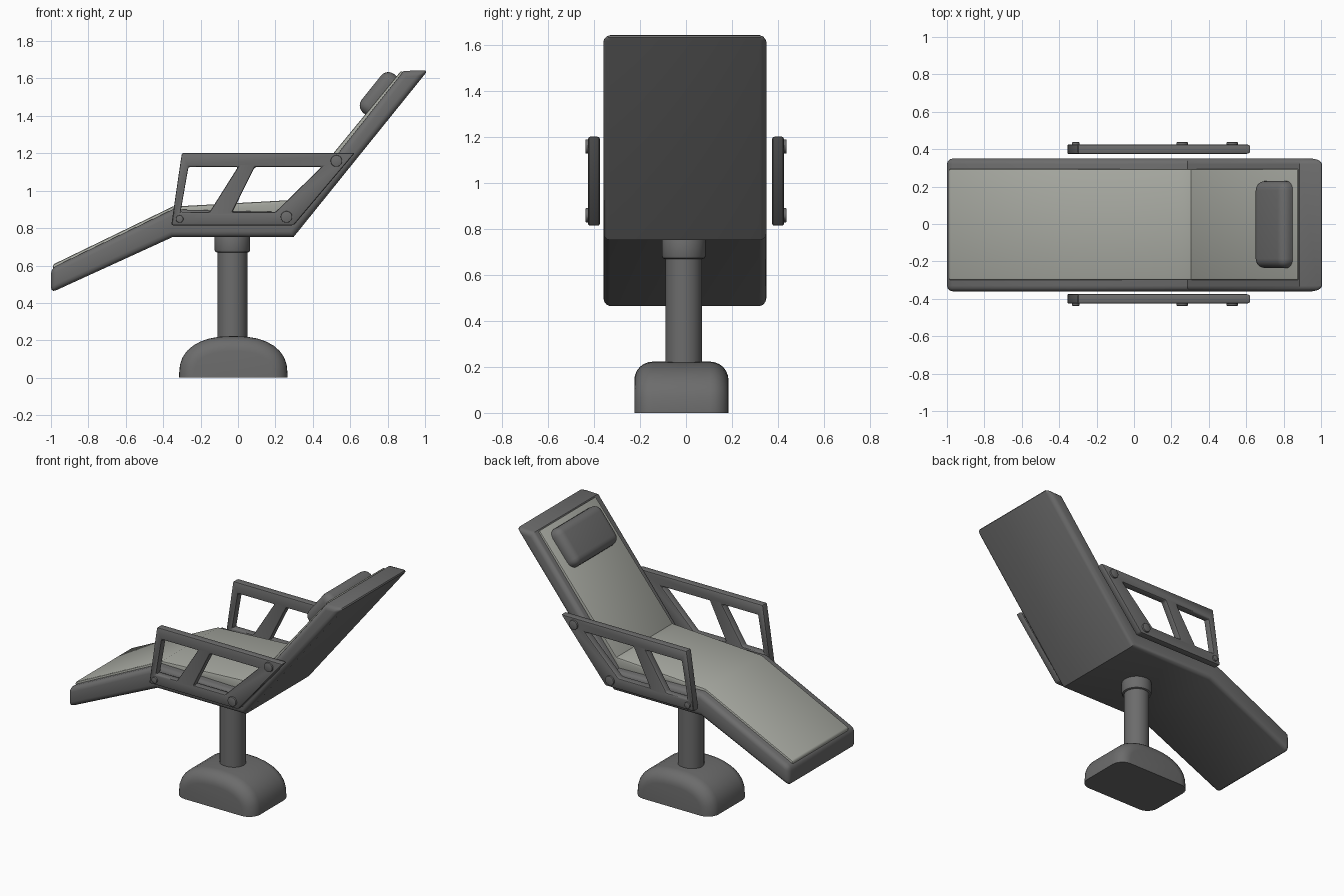
import bpy, bmesh, math
from mathutils import Matrix, Vector

if "Cube" in bpy.data.objects:
    bpy.data.objects.remove(bpy.data.objects["Cube"])


def material(name, rgb):
    m = bpy.data.materials.new(name)
    m.use_nodes = True
    m.diffuse_color = (*rgb, 1)
    m.node_tree.nodes["Principled BSDF"].inputs["Base Color"].default_value = (*rgb, 1)
    return m


GREY = material("dark grey", (0.15, 0.15, 0.15))
PALE = material("pale cushion", (0.39, 0.40, 0.36))


def finish(name, bm, mat, bevel=0, limit=30, segments=3):
    """Turn a bmesh into a smooth-shaded object with an optional rounded edge."""
    bmesh.ops.recalc_face_normals(bm, faces=bm.faces[:])
    mesh = bpy.data.meshes.new(name)
    bm.to_mesh(mesh)
    bm.free()
    mesh.materials.append(mat)
    ob = bpy.data.objects.new(name, mesh)
    bpy.context.collection.objects.link(ob)
    bpy.ops.object.select_all(action="DESELECT")
    ob.select_set(True)
    bpy.context.view_layer.objects.active = ob
    if bevel:
        mod = ob.modifiers.new("rounded edges", "BEVEL")
        mod.width, mod.segments = bevel, segments
        mod.limit_method, mod.angle_limit = "ANGLE", math.radians(limit)
        bpy.ops.object.modifier_apply(modifier=mod.name)
    bpy.ops.object.shade_smooth_by_angle(angle=math.radians(35))
    return ob


def slab(points, faces, y0, y1):
    """Side profile in x and z, thickened from y0 to y1."""
    bm = bmesh.new()
    verts = [bm.verts.new((x, y0, z)) for x, z in points]
    made = [bm.faces.new([verts[i] for i in f]) for f in faces]
    ext = bmesh.ops.extrude_face_region(bm, geom=made, use_keep_orig=True)["geom"]
    moved = [g for g in ext if isinstance(g, bmesh.types.BMVert)]
    bmesh.ops.translate(bm, verts=moved, vec=(0, y1 - y0, 0))
    return bm


def cylinder(name, center, radius, depth, axis, bevel, sides=32):
    bm = bmesh.new()
    turn = Matrix.Rotation(math.pi / 2, 4, "X") if axis == "Y" else Matrix()
    bmesh.ops.create_cone(bm, cap_ends=True, segments=sides, radius1=radius, radius2=radius,
                          depth=depth, matrix=Matrix.Translation(center) @ turn)
    return finish(name, bm, GREY, bevel, 45, 2)


# Reclined frame: footrest, seat and backrest in one shell
frame = [(-1.0, 0.455), (-0.35, 0.752), (0.297, 0.752), (1.017, 1.645),
         (0.885, 1.64), (0.285, 0.885), (-0.35, 0.90), (-1.0, 0.585)]
finish("frame", slab(frame, [range(8)], -0.36, 0.35), GREY, 0.03, 60)

# Thin pads on the seat and on the backrest
seat = [(-0.985, 0.55), (-0.35, 0.85), (0.33, 0.85), (0.33, 0.952),
        (0.25, 0.948), (-0.35, 0.915), (-0.99, 0.605)]
finish("seat_cushion", slab(seat, [range(7)], -0.30, 0.295), PALE, 0.01, 60, 2)
back = [(0.33, 0.88), (0.91, 1.60), (0.873, 1.643), (0.28, 0.92)]
finish("back_cushion", slab(back, [range(4)], -0.30, 0.295), PALE, 0.01, 60, 2)

# Headrest lying along the backrest
bm = bmesh.new()
tilt = Matrix.Rotation(math.atan2(0.69, 0.865), 4, "Y")
bmesh.ops.create_cube(bm, size=1, matrix=Matrix.Translation((0.762, -0.003, 1.512))
                      @ tilt @ Matrix.Diagonal((0.125, 0.465, 0.265, 1)))
finish("headrest", bm, GREY, 0.05, 30, 5)

# Armrests: slanted outline with two windows, plus round bolt covers
arm = [(-0.357, 0.815), (-0.30, 1.202), (0.625, 1.202), (0.298, 0.815),
       (-0.307, 0.886), (-0.265, 1.127), (0.0, 1.127), (-0.152, 0.886),
       (-0.03, 0.886), (0.09, 1.127), (0.446, 1.127), (0.20, 0.886)]
bars = [(0, 1, 5, 4), (1, 2, 10, 9, 6, 5), (2, 3, 11, 10),
        (3, 0, 4, 7, 8, 11), (7, 6, 9, 8)]
bolts = [(0.526, 1.159, 0.031), (0.259, 0.86, 0.031), (-0.312, 0.849, 0.02)]
for side, s in (("left", 1), ("right", -1)):
    finish(side + "_armrest", slab(arm, bars, s * 0.375, s * 0.426), GREY, 0.01, 30, 2)
    for i, (x, z, r) in enumerate(bolts):
        cylinder(f"{side}_bolt_{i + 1}", (x, s * 0.42, z), r, 0.035, "Y", 0.004, 24)

# Pedestal column and collar
cylinder("column", (-0.03, -0.01, 0.44), 0.08, 0.50, "Z", 0)
cylinder("collar", (-0.03, -0.01, 0.72), 0.095, 0.10, "Z", 0.012)

# Domed foot: arched profile with rounded ends, cut flat at the ground
dome = [(-0.315, -0.2), (0.265, -0.2)]
for i in range(17):
    a = math.pi * i / 16
    c, s = math.cos(a), math.sin(a)
    dome.append((-0.025 + 0.29 * math.copysign(abs(c) ** 0.85, c), 0.02 + 0.203 * s ** 0.85))
foot = finish("foot", slab(dome, [range(len(dome))], -0.225, 0.185), GREY, 0.08, 50, 6)
bm = bmesh.new()
bm.from_mesh(foot.data)
cut = bmesh.ops.bisect_plane(bm, geom=bm.verts[:] + bm.edges[:] + bm.faces[:],
                             plane_co=(0, 0, 0), plane_no=(0, 0, -1), clear_outer=True)
rim = [g for g in cut["geom_cut"] if isinstance(g, bmesh.types.BMEdge)]
bmesh.ops.contextual_create(bm, geom=rim)
bmesh.ops.recalc_face_normals(bm, faces=bm.faces[:])
bm.to_mesh(foot.data)
bm.free()
bpy.ops.object.shade_smooth_by_angle(angle=math.radians(35))
